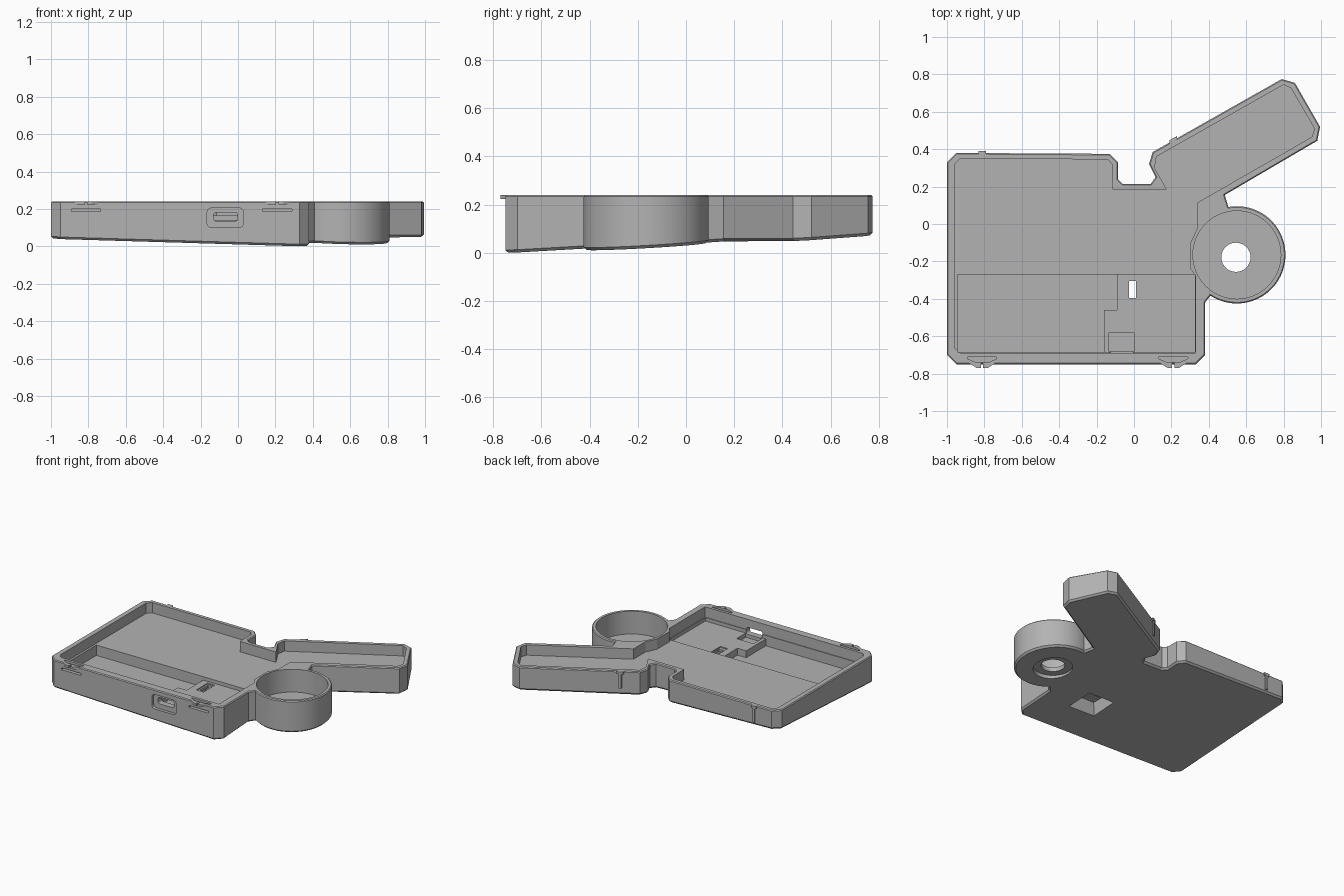
import bpy, bmesh
from math import sin, cos, radians

cube = bpy.data.objects.get("Cube")
if cube:
    bpy.data.objects.remove(cube)

grey = bpy.data.materials.new("matte grey")
grey.use_nodes = True
colour = (0.45, 0.45, 0.45, 1)
grey.diffuse_color = colour
grey.node_tree.nodes["Principled BSDF"].inputs["Base Color"].default_value = colour

TOP = 0.24
FLOOR = 0.165
PIT = 0.09
SHELF = 0.14
POD = (0.55, -0.165)


def under(x, y):
    """Height of the tilted underside."""
    return 0.001 - 0.03 * (x - 0.38) + 0.057 * (y + 0.7)


def arc(cx, cy, r, a, b, n):
    angles = [radians(a + (b - a) * i / n) for i in range(n + 1)]
    return [(cx + r * cos(t), cy + r * sin(t)) for t in angles]


def circle(cx, cy, r, n=64):
    return arc(cx, cy, r, 0, 360, n)[:-1]


def rect(x0, x1, y0, y1, c=0):
    if not c:
        return [(x0, y0), (x1, y0), (x1, y1), (x0, y1)]
    pts = []
    for cx, cy, a in ((x1 - c, y1 - c, 0), (x0 + c, y1 - c, 90),
                      (x0 + c, y0 + c, 180), (x1 - c, y0 + c, 270)):
        pts += arc(cx, cy, c, a, a + 90, 6)
    return pts


def finish(bm, name):
    bmesh.ops.recalc_face_normals(bm, faces=bm.faces)
    mesh = bpy.data.meshes.new(name)
    bm.to_mesh(mesh)
    bm.free()
    mesh.materials.append(grey)
    ob = bpy.data.objects.new(name, mesh)
    bpy.context.collection.objects.link(ob)
    return ob


def prism(name, outline, low, high, taper=1.0, facing=False):
    """Extrude an outline up in z, or back in y if facing the front."""
    bm = bmesh.new()
    n = len(outline)
    mx = sum(p[0] for p in outline) / n
    my = sum(p[1] for p in outline) / n
    rings = []
    for level, k in ((low, 1.0), (high, taper)):
        ring = []
        for u, v in outline:
            u, v = mx + (u - mx) * k, my + (v - my) * k
            ring.append(bm.verts.new((u, level, v) if facing else (u, v, level)))
        rings.append(ring)
    a, b = rings
    bm.faces.new(a)
    bm.faces.new(b)
    for i in range(n):
        j = (i + 1) % n
        bm.faces.new((a[i], a[j], b[j], b[i]))
    return finish(bm, name)


def cut(target, cutter):
    cutter.hide_render = True
    mod = target.modifiers.new("cut", "BOOLEAN")
    mod.operation = "DIFFERENCE"
    mod.solver = "EXACT"
    mod.object = cutter
    bpy.context.view_layer.objects.active = target
    bpy.ops.object.modifier_apply(modifier=mod.name)
    bpy.data.objects.remove(cutter)


# Outer shell: plate, notch, angled arm and round pod, on a tilted base
outline = [(-1, -0.7), (-1, 0.33), (-0.95, 0.38), (-0.13, 0.375), (-0.085, 0.33),
           (-0.085, 0.24), (-0.06, 0.215), (0.09, 0.215), (0.115, 0.25),
           (0.08, 0.32), (0.1, 0.385), (0.79, 0.775), (0.86, 0.755),
           (0.995, 0.52), (0.98, 0.445), (0.485, 0.155)]
outline += arc(*POD, 0.26, 100, -123, 48)
outline += [(0.38, -0.42), (0.38, -0.7), (0.33, -0.75), (-0.95, -0.75)]

bm = bmesh.new()
base = [bm.verts.new((x, y, under(x, y) + 0.012)) for x, y in outline]
rim = [bm.verts.new((x, y, TOP - 0.006)) for x, y in outline]
caps = [bm.faces.new(base), bm.faces.new(list(reversed(rim)))]
for i in range(len(base)):
    j = (i + 1) % len(base)
    bm.faces.new((base[i], rim[i], rim[j], base[j]))
bmesh.ops.recalc_face_normals(bm, faces=bm.faces)
for cap, size, shift in zip(caps, (0.012, 0.006), (-0.012, 0.006)):
    bmesh.ops.inset_region(bm, faces=[cap], thickness=size, use_even_offset=True)
    for v in cap.verts:
        v.co.z += shift
case = finish(bm, "case_shell")

# Main cavity shared by the plate and arm
cavity = [(-0.96, -0.66), (-0.96, 0.32), (-0.93, 0.35), (-0.14, 0.345),
          (-0.115, 0.315), (-0.115, 0.185), (0.175, 0.185), (0.11, 0.3),
          (0.12, 0.36), (0.8, 0.745), (0.84, 0.725), (0.965, 0.51),
          (0.95, 0.465), (0.34, 0.115), (0.34, -0.02), (0.302, -0.1),
          (0.302, -0.24), (0.33, -0.28), (0.33, -0.69), (-0.93, -0.69)]
cut(case, prism("cavity", cavity, FLOOR, 0.4))

# Deep pit, leaving a raised shelf on the right
shelf_edge = [(-0.945, -0.685), (-0.16, -0.685), (-0.16, -0.46),
              (-0.09, -0.46), (-0.09, -0.27), (-0.945, -0.27)]
cut(case, prism("pit", shelf_edge, PIT, 0.3))
cut(case, prism("shelf", rect(-0.1, 0.325, -0.685, -0.27), SHELF, 0.3))
cut(case, prism("shelf_front", rect(-0.165, 0, -0.684, -0.46), SHELF, 0.3))
cut(case, prism("socket", rect(-0.135, 0, -0.683, -0.58), 0.11, 0.3))

# Pocket beneath the shelf and the slot through it
cut(case, prism("underside_pocket", rect(-0.08, 0.16, -0.5, -0.27), -0.05, 0.115, 0.75))
cut(case, prism("slot", rect(-0.028, 0.012, -0.395, -0.305), 0.05, 0.3))
cut(case, prism("slot_rim", rect(-0.04, 0.018, -0.42, -0.29), SHELF - 0.008, 0.3))

# Round pod well with a centre hole and a shallow seat beneath
cut(case, prism("well", circle(*POD, 0.235), 0.075, 0.4))
cut(case, prism("well_hole", circle(0.545, -0.178, 0.078, 40), -0.1, 0.2))
cut(case, prism("well_seat", circle(0.545, -0.178, 0.13, 48), -0.1, 0.045))

# Front port: rounded recess and opening
cut(case, prism("port_recess", rect(-0.165, 0.03, 0.1, 0.205, 0.025), -0.9, -0.728, facing=True))
cut(case, prism("port", rect(-0.13, -0.002, 0.135, 0.182, 0.015), -0.9, -0.6, facing=True))

# Front latches: slots in the wall, with split tabs above
for n, x in enumerate((-0.812, 0.21)):
    cut(case, prism("latch_slot", rect(x - 0.078, x + 0.078, 0.185, 0.199),
                    -0.9, -0.71, facing=True))
    cut(case, prism("latch_groove", [(x - 0.078, -0.71), (x + 0.078, -0.71),
                    (x + 0.078, -0.72), (x + 0.04, -0.737), (x - 0.04, -0.737),
                    (x - 0.078, -0.72)], 0.19, 0.3))
    for side in (-1, 1):
        tab = [(x + side * u, v) for u, v in
               ((0.006, -0.74), (0.006, -0.77), (0.03, -0.77), (0.05, -0.757), (0.075, -0.74))]
        prism(f"latch_tab_{n}_{'right' if side < 0 else 'left'}", tab, 0.224, TOP)

# Back catches: slim upright ribs with a wider head
for n, (x, y, slope) in enumerate(((-0.812, 0.378, 0), (0.21, 0.447, 0.56))):
    for part, half, low in (("rib", 0.008, 0.12), ("head", 0.02, 0.222)):
        pts = [(x + u, y + slope * u + v) for u, v in
               ((-half, -0.01), (half, -0.01), (half, 0.012), (-half, 0.012))]
        prism(f"catch_{part}_{n}", pts, low, TOP)

# Smooth the curved walls while keeping the corners crisp
bpy.ops.object.select_all(action="DESELECT")
case.select_set(True)
bpy.context.view_layer.objects.active = case
bpy.ops.object.shade_smooth_by_angle(angle=radians(20))
